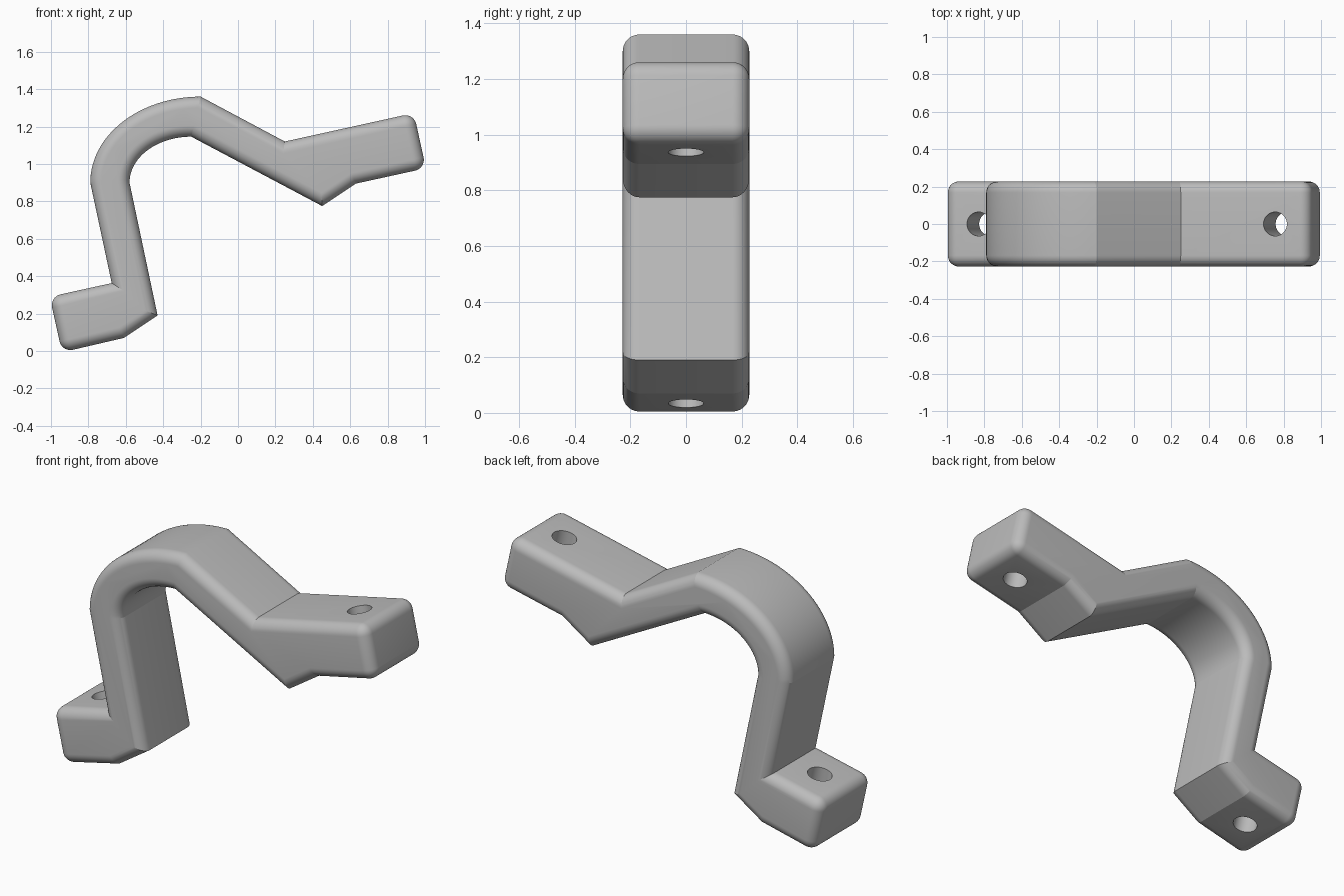
import bpy, bmesh
from math import pi, sin, cos, atan, radians
from mathutils import Matrix, Vector

if "Cube" in bpy.data.objects:
    bpy.data.objects.remove(bpy.data.objects["Cube"], do_unlink=True)

HALF_WIDTH = 0.2275
ROUND = 0.06
TILT = atan(0.22)

grey = bpy.data.materials.new("plain grey")
grey.use_nodes = True
colour = (0.5, 0.5, 0.5, 1)
grey.diffuse_color = colour
grey.node_tree.nodes["Principled BSDF"].inputs["Base Color"].default_value = colour


def quarter(cx, cz, rx, rz, steps=28):
    """Quarter ellipse from its left end up to its top."""
    angles = [pi / 2 * i / steps for i in range(steps + 1)]
    return [(cx - rx * cos(a), cz + rz * sin(a)) for a in angles]


def mesh_object(name, bm):
    mesh = bpy.data.meshes.new(name)
    bm.to_mesh(mesh)
    bm.free()
    obj = bpy.data.objects.new(name, mesh)
    bpy.context.collection.objects.link(obj)
    obj.data.materials.append(grey)
    return obj


# Side profile: lower foot, inner bend, upper arm, outer bend
lower_end = [(-1.007, 0.29), (-0.941, -0.007)]
upper_end = [(1.005, 0.977), (0.94, 1.272)]
profile = (lower_end + [(-0.61, 0.07), (-0.43, 0.19)]
           + quarter(-0.25, 0.9, 0.33, 0.246)
           + [(0.45, 0.775), (0.63, 0.895)] + upper_end + [(0.25, 1.12)]
           + quarter(-0.2, 0.9, 0.59, 0.46)[::-1] + [(-0.675, 0.363)])

# Extrude the profile, then round its rims and the four end corners
bm = bmesh.new()
face = bm.faces.new([bm.verts.new((x, -HALF_WIDTH, z)) for x, z in profile])
extruded = bmesh.ops.extrude_face_region(bm, geom=[face])["geom"]
bmesh.ops.translate(bm, vec=(0, 2 * HALF_WIDTH, 0),
                    verts=[v for v in extruded if isinstance(v, bmesh.types.BMVert)])
bmesh.ops.recalc_face_normals(bm, faces=bm.faces)


def rounded(edge):
    a, b = (v.co for v in edge.verts)
    if abs(a.y - b.y) < 0.01:
        return True
    return any((Vector((a.x, a.z)) - Vector(p)).length < 0.001
               for p in lower_end + upper_end)


bmesh.ops.bevel(bm, geom=[e for e in bm.edges if rounded(e)], offset=ROUND,
                offset_type='OFFSET', segments=10, profile=0.5,
                affect='EDGES', clamp_overlap=False)
bracket = mesh_object("bent_bracket", bm)

# Screw holes square to the tilted ends
for name, x, z in (("lower_hole_cutter", -0.80, 0.19), ("upper_hole_cutter", 0.786, 1.09)):
    bm = bmesh.new()
    bmesh.ops.create_cone(bm, cap_ends=True, segments=48, radius1=0.064, radius2=0.064,
                          depth=0.42, matrix=Matrix.Translation((x, 0, z))
                          @ Matrix.Rotation(-TILT, 4, 'Y'))
    cutter = mesh_object(name, bm)
    cutter.hide_render = True
    cutter.hide_set(True)
    cut = bracket.modifiers.new(name, 'BOOLEAN')
    cut.operation = 'DIFFERENCE'
    cut.solver = 'EXACT'
    cut.object = cutter

# Bake the holes and smooth the rounded areas
bpy.ops.object.select_all(action='DESELECT')
bracket.select_set(True)
bpy.context.view_layer.objects.active = bracket
for modifier in list(bracket.modifiers):
    cutter = modifier.object
    bpy.ops.object.modifier_apply(modifier=modifier.name)
    bpy.data.objects.remove(cutter, do_unlink=True)
bpy.ops.object.shade_smooth_by_angle(angle=radians(11))
